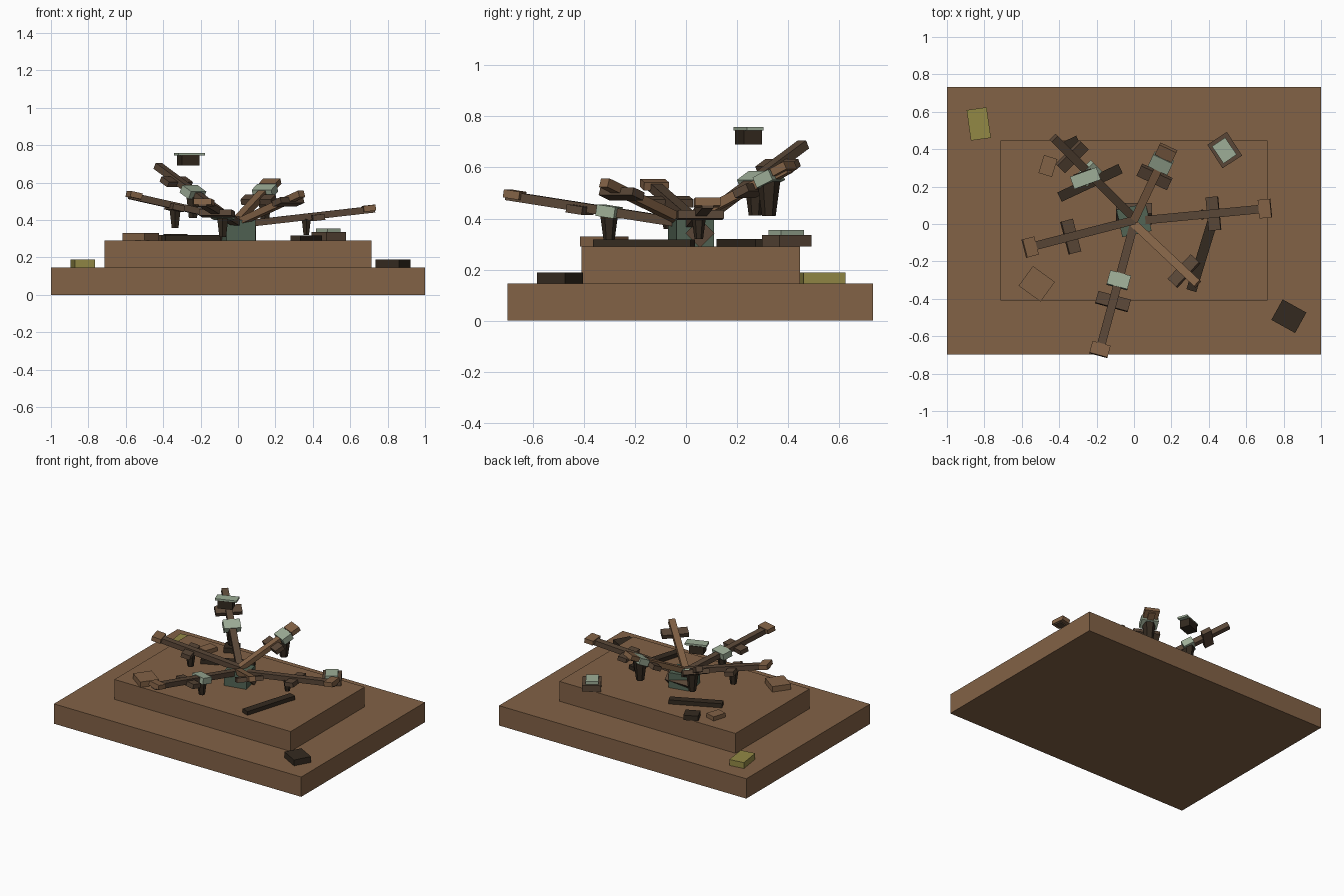
import bpy, bmesh
from math import radians
from mathutils import Vector, Matrix, Euler

old = bpy.data.objects.get("Cube")
if old:
    bpy.data.objects.remove(old, do_unlink=True)


def material(name, rgb):
    m = bpy.data.materials.new(name)
    m.use_nodes = True
    m.diffuse_color = (*rgb, 1)
    m.node_tree.nodes["Principled BSDF"].inputs["Base Color"].default_value = (*rgb, 1)
    return m


EARTH = material("earth brown", (0.225, 0.122, 0.061))
WOOD = material("weathered brown", (0.1, 0.062, 0.038))
DARK = material("charred brown", (0.034, 0.023, 0.014))
GREEN = material("hub green", (0.085, 0.13, 0.09))
PALE = material("pale grey green", (0.34, 0.42, 0.31))
OLIVE = material("olive yellow", (0.29, 0.25, 0.06))


def finish(name, bm, mat, matrix):
    mesh = bpy.data.meshes.new(name)
    bm.to_mesh(mesh)
    bm.free()
    mesh.materials.append(mat)
    ob = bpy.data.objects.new(name, mesh)
    ob.matrix_world = matrix
    bpy.context.collection.objects.link(ob)
    return ob


def box(name, size, matrix, mat):
    bm = bmesh.new()
    bmesh.ops.create_cube(bm, size=1)
    bmesh.ops.scale(bm, vec=size, verts=bm.verts)
    return finish(name, bm, mat, matrix)


def block(name, loc, size, mat, turn=0, roll=0):
    # loc is the centre of the underside
    x, y, z = loc
    rot = Euler((radians(roll), 0, radians(turn))).to_matrix().to_4x4()
    box(name, size, Matrix.Translation((x, y, z + size[2] / 2)) @ rot, mat)


def pod(name, top, radius, length):
    # faceted weight, narrower at the bottom
    bm = bmesh.new()
    bmesh.ops.create_cone(bm, cap_ends=True, segments=6, radius1=radius * 0.6,
                          radius2=radius, depth=length)
    finish(name, bm, DARK, Matrix.Translation(top - Vector((0, 0, length / 2))))


def arm(name, start, end, mat, plate, cap=True, clamp=None, weight=None, radius=0.035):
    a, b = Vector(start), Vector(end)
    along = (b - a).normalized()
    side = Vector((0, 0, 1)).cross(along).normalized()
    rot = Matrix((along, side, along.cross(side))).transposed().to_4x4()

    def at(t, lift=0):
        return Matrix.Translation(a.lerp(b, t)) @ rot @ Matrix.Translation((0, 0, lift))

    box(name + "_beam", ((b - a).length, 0.045, 0.036), at(0.5), mat)
    box(name + "_cross_plate", (0.065, 0.18, 0.032), at(plate, -0.01), WOOD)
    if cap:
        box(name + "_end_cap", (0.065, 0.1, 0.032), at(0.96, 0.008), EARTH)
    if clamp:
        box(name + "_clamp", (0.075, 0.115, 0.045), at(clamp), PALE)
    if weight:
        pod(name + "_weight", a.lerp(b, weight) - Vector((0, 0, 0.012)), radius, radius * 3)


# Stepped plinth
block("lower_plinth", (0, 0.017, 0), (2, 1.43, 0.145), EARTH)
block("upper_plinth", (0, 0.018, 0.145), (1.425, 0.855, 0.145), EARTH)

# Central hub with a tilted cross block
block("hub", (0, 0.02, 0.288), (0.16, 0.15, 0.112), GREEN, turn=12)
block("hub_cross_block", (0, 0.055, 0.302), (0.19, 0.08, 0.08), WOOD, roll=45)

# Radiating arms
arm("left_arm", (0, 0.015, 0.375), (0.73, 0.085, 0.458), WOOD, 0.58, weight=0.5, radius=0.028)
arm("front_arm", (0, 0, 0.38), (-0.19, -0.7, 0.49), WOOD, 0.59, clamp=0.43, weight=0.43)
arm("right_arm", (0, 0.02, 0.4), (-0.58, -0.13, 0.53), WOOD, 0.58, weight=0.58)
arm("tall_arm", (0, 0.03, 0.37), (-0.43, 0.46, 0.69), WOOD, 0.76, cap=False,
    clamp=0.56, weight=0.56, radius=0.042)
arm("front_left_arm", (0, 0, 0.385), (0.34, -0.32, 0.54), EARTH, 0.78, cap=False)
arm("back_arm", (0, 0.02, 0.4), (0.18, 0.4, 0.595), EARTH, 0.6,
    clamp=0.8, weight=0.8, radius=0.045)

# Floating block with its pale lid
block("floating_block", (-0.265, 0.245, 0.69), (0.1, 0.075, 0.057), DARK, turn=20)
block("floating_lid", (-0.26, 0.245, 0.745), (0.15, 0.07, 0.014), PALE, turn=20)

# Fallen bars and blocks on the upper step
block("fallen_bar_left", (0.365, -0.165, 0.29), (0.4, 0.055, 0.028), DARK, turn=73)
block("fallen_bar_right", (-0.235, 0.22, 0.29), (0.36, 0.055, 0.03), DARK, turn=25)
block("dark_rubble", (-0.335, 0.41, 0.29), (0.1, 0.09, 0.036), DARK, turn=25)
block("small_rubble", (-0.46, 0.31, 0.29), (0.075, 0.1, 0.03), EARTH, turn=-17)
block("broad_rubble", (-0.52, -0.32, 0.29), (0.145, 0.13, 0.04), EARTH, turn=-36)
block("capped_rubble", (0.485, 0.395, 0.29), (0.125, 0.15, 0.045), WOOD, turn=33)
block("rubble_lid", (0.483, 0.393, 0.335), (0.085, 0.11, 0.02), PALE, turn=34)

# Blocks on the lower step
block("olive_block", (-0.83, 0.535, 0.145), (0.108, 0.165, 0.043), OLIVE, turn=8)
block("dark_block", (0.828, -0.493, 0.145), (0.145, 0.125, 0.043), DARK, turn=-29)
